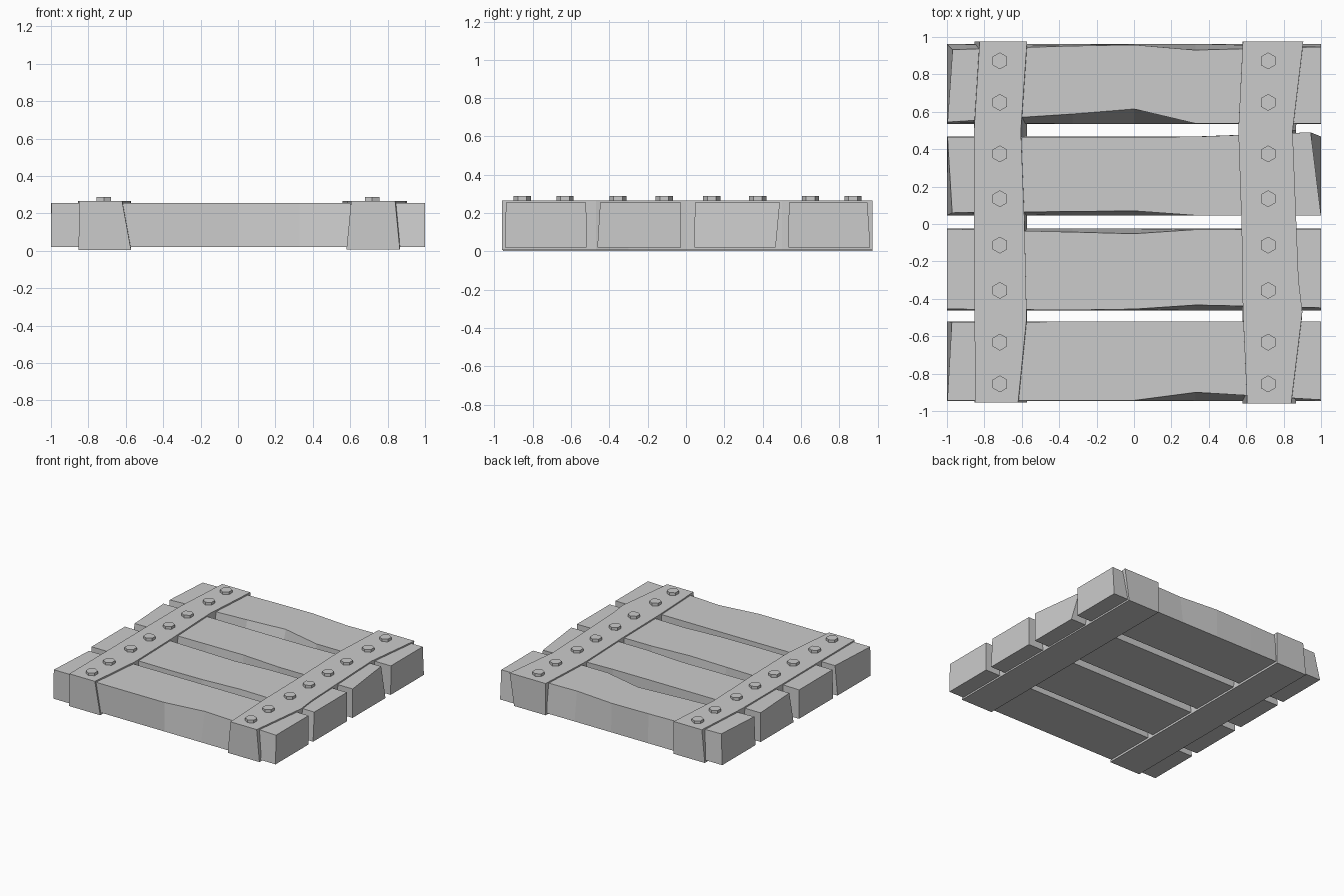
import bpy, bmesh, math

if "Cube" in bpy.data.objects:
    bpy.data.objects.remove(bpy.data.objects["Cube"])


def beam(name, rings, z0, z1, along_y=False):
    """Loft four-cornered rings; each ring = ((s,t) low near, low far, top far, top near)."""
    bm = bmesh.new()
    loops = []
    for ring in rings:
        loop = []
        for i, (s, t) in enumerate(ring):
            x, y = (t, s) if along_y else (s, t)
            loop.append(bm.verts.new((x, y, z0 if i < 2 else z1)))
        loops.append(loop)
    for a, b in zip(loops, loops[1:]):
        for i in range(4):
            j = (i + 1) % 4
            bm.faces.new((a[i], a[j], b[j], b[i]))
    bm.faces.new(loops[0])
    bm.faces.new(loops[-1])
    bmesh.ops.recalc_face_normals(bm, faces=bm.faces)
    me = bpy.data.meshes.new(name)
    bm.to_mesh(me)
    bm.free()
    ob = bpy.data.objects.new(name, me)
    bpy.context.collection.objects.link(ob)
    return ob


def chipped(stations, low, top_near, top_far, ends=(0, 0, 0, 0)):
    """Straight lower edges, chipped upper edges, end corners pulled inwards."""
    rings = []
    last = len(stations) - 1
    for i, s in enumerate(stations):
        near = s + (ends[0] if i == 0 else -ends[2] if i == last else 0)
        far = s + (ends[1] if i == 0 else -ends[3] if i == last else 0)
        rings.append(((s, low[0]), (s, low[1]), (far, top_far[i]), (near, top_near[i])))
    return rings


# Four planks with hewn upper edges
X = (-1, -0.33, 0, 0.33, 1)
planks = [
    ((-0.945, -0.52), (-0.943, -0.944, -0.943, -0.90, -0.94),
     (-0.525, -0.522, -0.521, -0.521, -0.521), (0.002, 0.026, 0, 0)),
    ((-0.463, -0.025), (-0.455, -0.46, -0.455, -0.433, -0.448),
     (-0.026, -0.043, -0.052, -0.03, -0.026), (0, 0, 0, 0)),
    ((0.045, 0.468), (0.06, 0.067, 0.07, 0.046, 0.046),
     (0.465, 0.465, 0.465, 0.467, 0.49), (0.028, 0.003, 0, 0.055)),
    ((0.535, 0.962), (0.545, 0.588, 0.615, 0.537, 0.537),
     (0.932, 0.952, 0.958, 0.93, 0.947), (0.003, 0.03, 0, 0)),
]
for n, (low, near, far, ends) in enumerate(planks):
    beam(f"plank_{n + 1}", chipped(X, low, near, far, ends), 0.02, 0.255)

# Two cross straps
beam("left_strap", chipped(
    (-0.955, -0.5, 0.0, 0.5, 0.975), (-0.852, -0.572),
    (-0.85, -0.852, -0.855, -0.855, -0.825),
    (-0.62, -0.574, -0.585, -0.605, -0.572)), 0.003, 0.266, True)
beam("right_strap", chipped(
    (-0.96, -0.47, -0.3, 0.0, 0.5, 0.975), (0.58, 0.865),
    (0.605, 0.582, 0.58, 0.575, 0.558, 0.582),
    (0.84, 0.90, 0.88, 0.868, 0.848, 0.905)), 0.008, 0.266, True)

# Hexagonal bolt heads, two per plank on each strap
for side, x in (("left", -0.717), ("right", 0.717)):
    for y in (-0.855, -0.632, -0.355, -0.113, 0.135, 0.375, 0.65, 0.872):
        bpy.ops.mesh.primitive_cylinder_add(vertices=6, radius=0.045, depth=0.035,
                                            location=(x, y, 0.2705))
        bpy.context.object.name = side + "_bolt"
